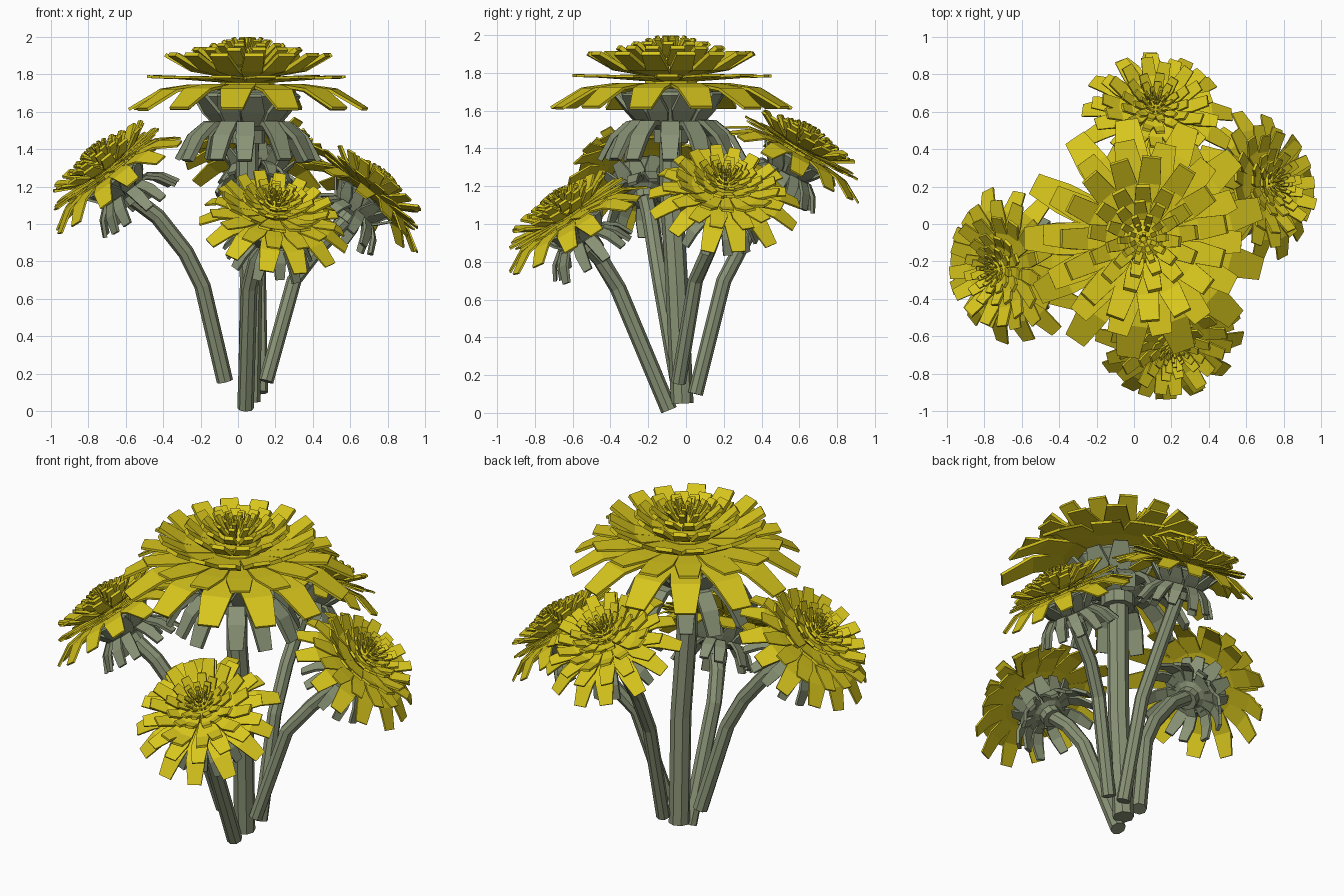
import bpy, bmesh, math, random
from mathutils import Vector, Matrix

if "Cube" in bpy.data.objects:
    bpy.data.objects.remove(bpy.data.objects["Cube"])

random.seed(4)


def material(name, rgb):
    m = bpy.data.materials.new(name)
    m.diffuse_color = (*rgb, 1)
    m.use_nodes = True
    m.node_tree.nodes["Principled BSDF"].inputs["Base Color"].default_value = m.diffuse_color
    return m


YELLOW = material("petal_yellow", (0.68, 0.56, 0.012))
GREEN = material("sage_green", (0.25, 0.29, 0.18))


def finish(bm, name, mat, matrix=Matrix()):
    bmesh.ops.recalc_face_normals(bm, faces=bm.faces)
    me = bpy.data.meshes.new(name)
    bm.to_mesh(me)
    bm.free()
    me.materials.append(mat)
    ob = bpy.data.objects.new(name, me)
    ob.matrix_world = matrix
    bpy.context.collection.objects.link(ob)
    return ob


def skin(bm, rings):
    """Join a list of equal rings of points into a closed solid."""
    vs = [[bm.verts.new(p) for p in r] for r in rings]
    n = len(vs[0])
    for a, b in zip(vs, vs[1:]):
        for i in range(n):
            j = (i + 1) % n
            bm.faces.new((a[i], a[j], b[j], b[i]))
    bm.faces.new(vs[0][::-1])
    bm.faces.new(vs[-1])


def petal(bm, profile, angle, thick, jitter):
    """A thick strip; profile points are (radius, height, width)."""
    grow = 1 + random.uniform(-jitter, jitter)
    lift = random.uniform(-jitter, jitter) * 0.3
    rot = Matrix.Rotation(angle + random.uniform(-jitter, jitter), 3, 'Z')
    rings = []
    for k, (r, z, w) in enumerate(profile):
        a = Vector(profile[max(k - 1, 0)][:2])
        b = Vector(profile[min(k + 1, len(profile) - 1)][:2])
        t = (b - a).normalized()
        nr, nz = -t.y * thick / 2, t.x * thick / 2
        r, z = r * grow, z + lift * r
        rings.append([rot @ Vector(p) for p in (
            (r + nr, -w / 2, z + nz), (r + nr, w / 2, z + nz),
            (r - nr, w / 2, z - nz), (r - nr, -w / 2, z - nz))])
    skin(bm, rings)


def lathe(bm, profile, sides):
    skin(bm, [[Vector((r * math.cos(i * math.tau / sides), r * math.sin(i * math.tau / sides), z))
               for i in range(sides)] for r, z in profile])


# Petal layers: count, thickness, profile
LAYERS = [
    (13, .016, [(.10, .02, .07), (.30, .038, .17), (.47, .015, .17), (.64, -.085, .12)]),
    (14, .014, [(.10, .06, .05), (.36, .08, .15), (.53, .085, .11)]),
    (15, .022, [(.10, .09, .05), (.30, .125, .12), (.44, .205, .10)]),
    (13, .024, [(.07, .13, .04), (.20, .165, .09), (.285, .235, .075)]),
    (11, .022, [(.06, .16, .03), (.14, .205, .07), (.20, .258, .055)]),
    (10, .018, [(.04, .18, .02), (.09, .225, .04), (.13, .28, .035)]),
    (8, .016, [(.03, .19, .015), (.055, .24, .025), (.08, .295, .025)]),
    (5, .014, [(.008, .19, .012), (.02, .24, .02), (.03, .297, .02)]),
]
# Leaflets under the bloom: cup leaves pointing up, then drooping ones
LEAFLETS = [
    (11, .02, [(.16, -.17, .08), (.22, -.10, .13), (.29, -.01, .08)]),
    (12, .028, [(.12, -.165, .06), (.22, -.165, .095), (.30, -.235, .10), (.365, -.36, .075)]),
]


def flower(name, base, normal, scale, jitter):
    mat = (Matrix.Translation(base) @ Vector(normal).to_track_quat('Z', 'Y').to_matrix().to_4x4()
           @ Matrix.Scale(scale, 4))
    # Bloom with its inner core
    bm = bmesh.new()
    lathe(bm, [(.14, .0), (.15, .12), (.12, .19), (.04, .24)], 10)
    for k, (n, thick, prof) in enumerate(LAYERS):
        for i in range(n):
            petal(bm, prof, (i + .5 * (k % 2)) * math.tau / n + k * .2, thick, jitter)
    finish(bm, name + "_petals", YELLOW, mat)
    # Green cup and leaflets
    bm = bmesh.new()
    lathe(bm, [(.095, -.27), (.095, -.20), (.15, -.17), (.20, -.09), (.26, -.02), (.25, .0), (.10, .03)], 10)
    for n, thick, prof in LEAFLETS:
        for i in range(n):
            petal(bm, prof, i * math.tau / n, thick, max(jitter, .05) * 1.5)
    finish(bm, name + "_calyx", GREEN, mat)


def stem(name, points, radius, sides=8):
    pts = [Vector(p) for p in points]
    bm = bmesh.new()
    rings = []
    for k, p in enumerate(pts):
        t = (pts[min(k + 1, len(pts) - 1)] - pts[max(k - 1, 0)]).normalized()
        u = t.cross(Vector((0, 1, 0))).normalized()
        v = t.cross(u)
        rings.append([p + radius * (u * math.cos(i * math.tau / sides) + v * math.sin(i * math.tau / sides))
                      for i in range(sides)])
    skin(bm, rings)
    finish(bm, name, GREEN)


# name, base of bloom, facing direction, scale, stem path up to the cup, stem radius
FLOWERS = [
    ("centre_flower", (.05, -.08, 1.70), (0, 0, 1), 1.0,
     [(.06, -.02, .05), (.07, -.05, .7), (.05, -.08, 1.2)], .06),
    ("front_flower", (.19, -.60, 1.01), (.15, -.52, .83), .64,
     [(.04, -.09, .015), (.06, -.36, .66), (.10, -.45, .81)], .044),
    ("left_flower", (-.665, -.23, 1.26), (-.6, -.1, .78), .66,
     [(-.07, -.04, .16), (-.19, -.13, .67), (-.28, -.16, .85), (-.43, -.19, 1.04)], .044),
    ("right_flower", (.675, .20, 1.14), (.62, .12, .77), .615,
     [(.15, -.04, .16), (.30, .05, .70), (.42, .12, .86)], .04),
    ("back_flower", (.11, .58, 1.36), (.06, .48, .87), .62,
     [(.12, .05, .10), (.11, .20, .70), (.10, .33, .95)], .04),
]
for name, base, normal, scale, path, radius in FLOWERS:
    flower(name, base, normal, scale, .02 if scale == 1 else .06)
    top = Vector(base) - Vector(normal).normalized() * .2 * scale
    stem(name + "_stem", path + [top], radius)
